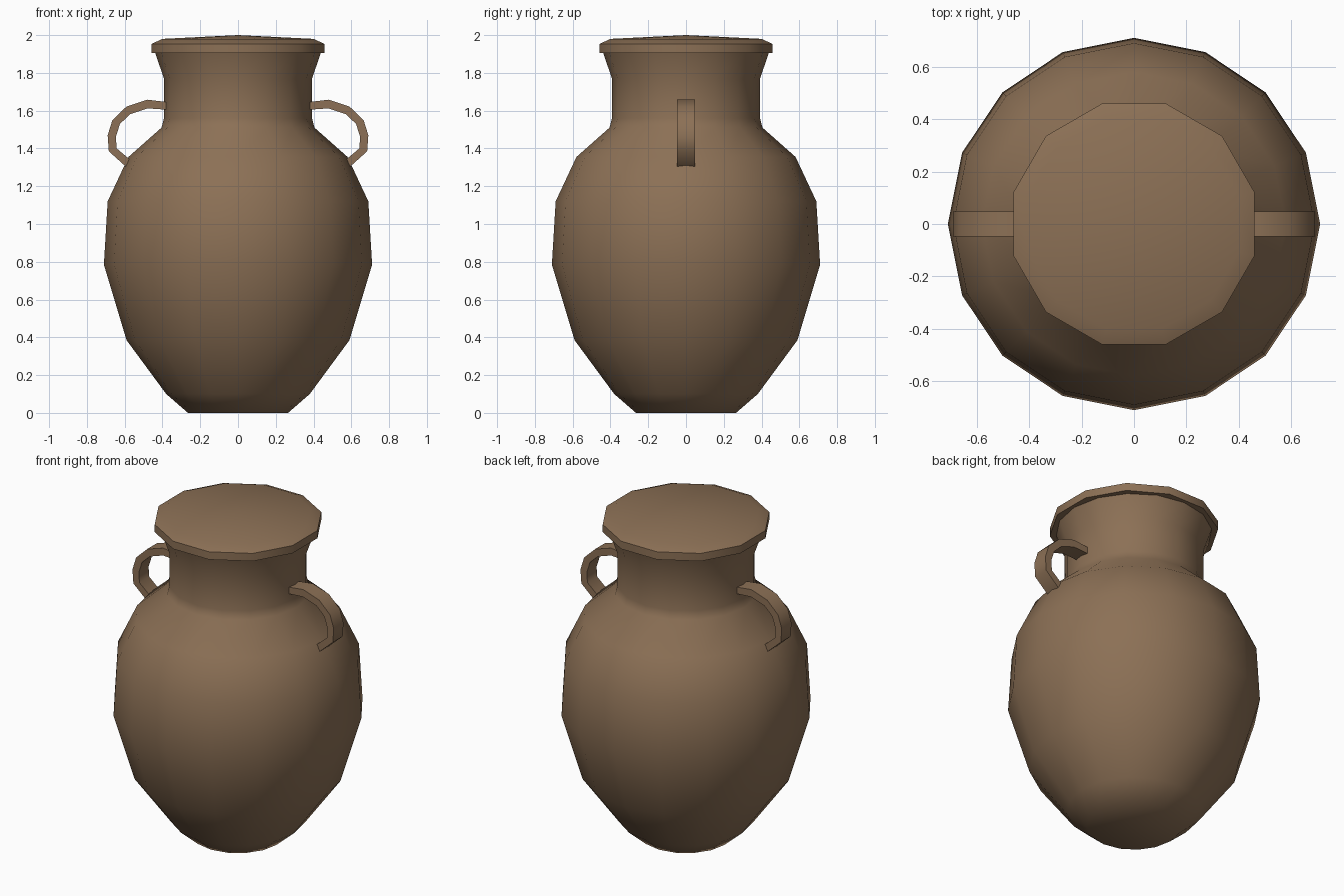
import bpy, bmesh, math
from mathutils import Vector

cube = bpy.data.objects.get("Cube")
if cube:
    bpy.data.objects.remove(cube)

# Fired clay, used for every part
clay = bpy.data.materials.new("brown clay")
clay.use_nodes = True
colour = (0.262, 0.163, 0.092, 1)
clay.diffuse_color = colour
clay.node_tree.nodes["Principled BSDF"].inputs["Base Color"].default_value = colour


def finish(name, bm, angle):
    bmesh.ops.recalc_face_normals(bm, faces=bm.faces)
    mesh = bpy.data.meshes.new(name)
    bm.to_mesh(mesh)
    bm.free()
    mesh.materials.append(clay)
    obj = bpy.data.objects.new(name, mesh)
    bpy.context.collection.objects.link(obj)
    bpy.ops.object.select_all(action="DESELECT")
    obj.select_set(True)
    bpy.context.view_layer.objects.active = obj
    bpy.ops.object.shade_smooth_by_angle(angle=math.radians(angle))
    return obj


def bridge(bm, rings):
    for low, high in zip(rings, rings[1:]):
        n = len(low)
        for i in range(n):
            j = (i + 1) % n
            bm.faces.new((low[i], low[j], high[j], high[i]))


def lathe(name, profile, sides, turn, angle, peak=None):
    """Stack rings of (radius, height); the top is flat or comes to a peak."""
    bm = bmesh.new()
    rings = []
    for r, z in profile:
        steps = [turn + math.tau * i / sides for i in range(sides)]
        rings.append([bm.verts.new((r * math.cos(a), r * math.sin(a), z)) for a in steps])
    bridge(bm, rings)
    bm.faces.new(rings[0])
    if peak is None:
        bm.faces.new(rings[-1])
    else:
        tip = bm.verts.new((0, 0, peak))
        top = rings[-1]
        for i in range(sides):
            bm.faces.new((top[i], top[(i + 1) % sides], tip))
    return finish(name, bm, angle)


# Round belly, shoulder and flared neck
lathe("jar_body", [(0.265, 0), (0.38, 0.1), (0.59, 0.385), (0.71, 0.785),
                   (0.69, 1.12), (0.58, 1.355), (0.405, 1.51), (0.392, 1.56),
                   (0.392, 1.77), (0.44, 1.91)], 16, 0, 60)

# Shallow domed lid
lathe("lid", [(0.475, 1.905), (0.475, 1.953), (0.414, 1.98)],
      12, math.pi / 12, 40, peak=2.0)


def handle(name, side):
    """Flat strap swept from the neck out and down to the shoulder."""
    outer = [(0.37, 1.645), (0.48, 1.658), (0.59, 1.622), (0.665, 1.55),
             (0.69, 1.47), (0.684, 1.385), (0.595, 1.305)]
    inner = [(0.37, 1.605), (0.48, 1.612), (0.57, 1.582), (0.625, 1.53),
             (0.647, 1.46), (0.642, 1.4), (0.565, 1.335)]
    bm = bmesh.new()
    rings = []
    for (xo, zo), (xi, zi) in zip(outer, inner):
        corners = [(xo, -1, zo), (xo, 1, zo), (xi, 1, zi), (xi, -1, zi)]
        rings.append([bm.verts.new(Vector((side * x, 0.048 * y, z))) for x, y, z in corners])
    bridge(bm, rings)
    bm.faces.new(rings[0])
    bm.faces.new(rings[-1])
    return finish(name, bm, 50)


handle("left_handle", 1)
handle("right_handle", -1)
